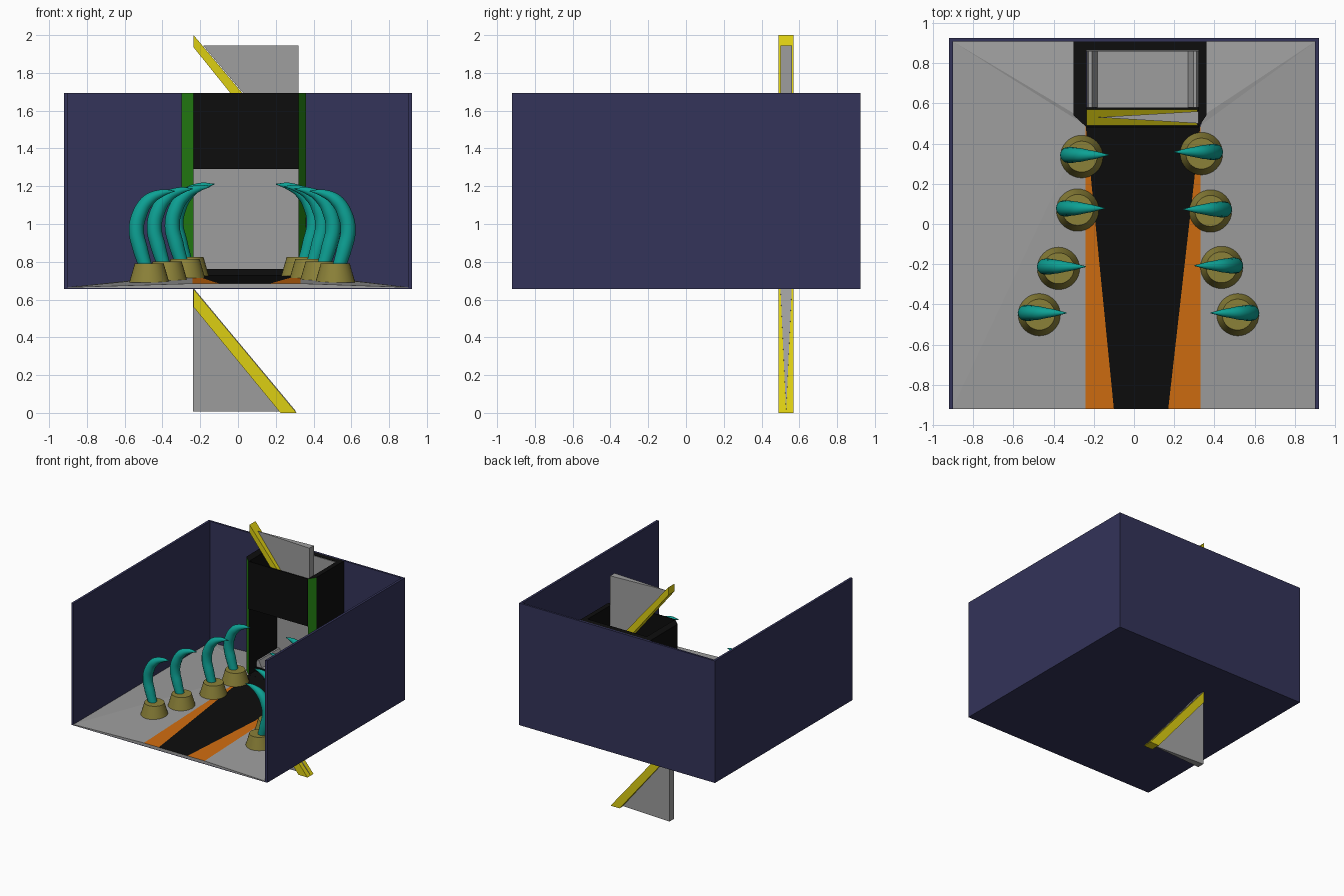
import bpy, bmesh
from mathutils import Vector

if "Cube" in bpy.data.objects:
    bpy.data.objects.remove(bpy.data.objects["Cube"])


def material(name, rgb):
    m = bpy.data.materials.new(name)
    m.diffuse_color = (*rgb, 1)
    m.use_nodes = True
    m.node_tree.nodes["Principled BSDF"].inputs["Base Color"].default_value = m.diffuse_color
    return m


NAVY = material("navy", (0.033, 0.033, 0.1))
GRAY = material("gray", (0.34, 0.34, 0.34))
BLACK = material("black", (0.004, 0.004, 0.004))
GREEN = material("green", (0.018, 0.22, 0.006))
ORANGE = material("orange", (0.62, 0.15, 0.005))
YELLOW = material("yellow", (0.72, 0.62, 0.006))
TEAL = material("teal", (0.004, 0.36, 0.3))
OLIVE = material("olive", (0.26, 0.22, 0.04))


def make(name, verts, faces, *mats, fix=True):
    """Mesh object from a few points and faces."""
    me = bpy.data.meshes.new(name)
    me.from_pydata([tuple(v) for v in verts], [], faces)
    if fix:
        bm = bmesh.new()
        bm.from_mesh(me)
        bmesh.ops.recalc_face_normals(bm, faces=bm.faces)
        bm.to_mesh(me)
        bm.free()
    for m in mats:
        me.materials.append(m)
    ob = bpy.data.objects.new(name, me)
    bpy.context.collection.objects.link(ob)
    return ob


def loft(name, ring_a, ring_b, *mats):
    """Solid between two matching outlines."""
    n = len(ring_a)
    faces = [(i, (i + 1) % n, n + (i + 1) % n, n + i) for i in range(n)]
    faces += [tuple(range(n))[::-1], tuple(range(n, 2 * n))]
    return make(name, list(ring_a) + list(ring_b), faces, *mats)


def upright(name, plan, z0, z1, *mats):
    return loft(name, [(x, y, z0) for x, y in plan], [(x, y, z1) for x, y in plan], *mats)


def crosswise(name, profile, y0, y1, *mats):
    return loft(name, [(x, y0, z) for x, z in profile], [(x, y1, z) for x, z in profile], *mats)


def box(name, x0, x1, y0, y1, z0, z1, *mats):
    return upright(name, [(x0, y0), (x1, y0), (x1, y1), (x0, y1)], z0, z1, *mats)


# Outer shell, open at the front and top
BASE, TOP = 0.657, 1.693
box("bottom_panel", -0.92, 0.92, -0.92, 0.92, BASE, 0.662, NAVY)
box("left_wall", -0.92, -0.9, -0.92, 0.92, BASE, TOP, NAVY)
box("right_wall", 0.9, 0.92, -0.92, 0.92, BASE, TOP, NAVY)
box("back_wall", -0.92, 0.92, 0.908, 0.925, BASE, TOP, NAVY)

# Sloping floor on each side of the path, with a front lip
L, R = -0.24, 0.33
FRONT, DOOR, ZF, ZD = -0.92, 0.49, 0.685, 0.73
for name, xo, xi, xd in (("left_floor", -0.905, L, -0.30), ("right_floor", 0.905, R, 0.36)):
    pts = [(xo, FRONT, 0.665), (xi, FRONT, ZF), (xi, DOOR, ZD), (xd, 0.55, ZD),
           (xd, 0.91, 0.685), (xo, 0.91, 0.665), (xi, FRONT, 0.66), (xo, FRONT, 0.66)]
    faces = [(0, 1, 2), (0, 2, 5), (5, 2, 3), (5, 3, 4), (0, 7, 6, 1)]
    if xo > 0:
        faces = [f[::-1] for f in faces]
    make(name, pts, faces, GRAY, fix=False)
make("front_lip", [(L, FRONT, 0.66), (R, FRONT, 0.66), (R, FRONT, ZF), (L, FRONT, ZF)],
     [(0, 1, 2, 3)], GRAY, fix=False)

# Black path that widens to the doorway, orange borders
path = make("path", [(L, FRONT, ZF), (-0.1, FRONT, ZF), (0.17, FRONT, ZF), (R, FRONT, ZF),
                     (R, DOOR, ZD), (L, DOOR, ZD)],
            [(0, 1, 5), (1, 2, 4, 5), (2, 3, 4)], ORANGE, BLACK, fix=False)
path.data.polygons[1].material_index = 1

# Doorway chamber: side posts with green chamfers, header, back panel
DL, DR = -0.235, 0.32
for name, xi, xo in (("left_post", DL, -0.30), ("right_post", DR, 0.36)):
    post = upright(name, [(xo, 0.54), (xi, 0.48), (xi, 0.908), (xo, 0.908)], 0.66, TOP,
                   BLACK, GREEN)
    for p in post.data.polygons:
        if p.normal.y < -0.3 and abs(p.normal.x) > 0.3:
            p.material_index = 1
box("door_header", DL, DR, 0.478, 0.487, 1.29, TOP, BLACK)
box("chamber_back", DL, DR, 0.862, 0.908, 0.66, TOP, BLACK)
box("chamber_back_lining", DL, DR, 0.857, 0.862, 0.74, TOP - 0.003, GRAY)
box("door_step", DL, DR, 0.565, 0.58, 0.66, 0.762, BLACK)
box("threshold", DL, DR, 0.48, 0.57, 0.663, 0.73, BLACK)

# Tray with raised side lips
mid = (DL + DR) / 2
half = [(0.277, 0.74), (0.277, 0.79), (0.268, 0.82), (0.252, 0.82), (0.225, 0.763)]
tray = [(mid + x, z) for x, z in half] + [(mid - x, z) for x, z in half[::-1]]
crosswise("tray", tray, 0.58, 0.857, GRAY)

# Sliding blades: yellow cutting bar and a gray plate tapering in thickness
YB = 0.53


def wedge(name, thick_a, thick_b, tip):
    t = 0.03
    v = [(x, YB + s * t, z) for s in (-1, 1) for x, z in (thick_a, thick_b)]
    v.append((tip[0], YB, tip[1]))
    make(name, v, [(0, 1, 3, 2), (0, 2, 4), (1, 4, 3), (0, 4, 1), (2, 3, 4)], GRAY)


crosswise("upper_blade_edge", [(-0.235, 2.0), (-0.235, 1.935), (0.24, 1.345), (0.315, 1.345)],
          YB - 0.04, YB + 0.04, YELLOW)
wedge("upper_blade_plate", (DR, 1.945), (DR, 1.345), (-0.185, 1.945))
crosswise("lower_blade_edge", [(-0.235, 0.655), (-0.235, 0.56), (0.225, 0.0), (0.31, 0.0)],
          YB - 0.04, YB + 0.04, YELLOW)
wedge("lower_blade_plate", (-0.238, 0.664), (-0.238, 0.008), (0.308, 0.008))


# Curved tentacles standing in cone-shaped cups
def cup(name, x, y, z):
    bpy.ops.mesh.primitive_cone_add(vertices=32, radius1=0.106, radius2=0.077, depth=0.1,
                                    location=(x, y, z + 0.04))
    ob = bpy.context.object
    ob.name = name
    ob.data.materials.append(OLIVE)
    bpy.ops.object.shade_smooth_by_angle()


# Offsets outward, height above the floor, radius factor
CURVE = [(0.015, 0.06, 0.85), (0.048, 0.17, 1.0), (0.068, 0.265, 1.0), (0.052, 0.35, 0.98),
         (0.005, 0.425, 0.85), (-0.065, 0.463, 0.5), (-0.135, 0.475, 0.06)]


def tentacle(name, x, y, z, side):
    cu = bpy.data.curves.new(name, "CURVE")
    cu.dimensions = "3D"
    cu.bevel_depth = 0.04
    cu.bevel_resolution = 4
    cu.resolution_u = 6
    cu.use_fill_caps = True
    sp = cu.splines.new("BEZIER")
    sp.bezier_points.add(len(CURVE) - 1)
    for bp, (dx, dz, r) in zip(sp.bezier_points, CURVE):
        bp.co = Vector((x + side * dx, y, z + dz))
        bp.radius = r
        bp.handle_left_type = bp.handle_right_type = "AUTO"
    cu.materials.append(TEAL)
    ob = bpy.data.objects.new(name, cu)
    bpy.context.collection.objects.link(ob)


LEFT = [(-0.47, -0.45), (-0.375, -0.22), (-0.28, 0.07), (-0.26, 0.335)]
RIGHT = [(0.515, -0.45), (0.435, -0.215), (0.38, 0.065), (0.335, 0.35)]
for label, side, spots in (("left", -1, LEFT), ("right", 1, RIGHT)):
    for i, (x, y) in enumerate(spots):
        z = 0.70 + 0.012 * i
        cup(f"{label}_cup_{i + 1}", x, y, z)
        tentacle(f"{label}_tentacle_{i + 1}", x, y + 0.008, z, side)
